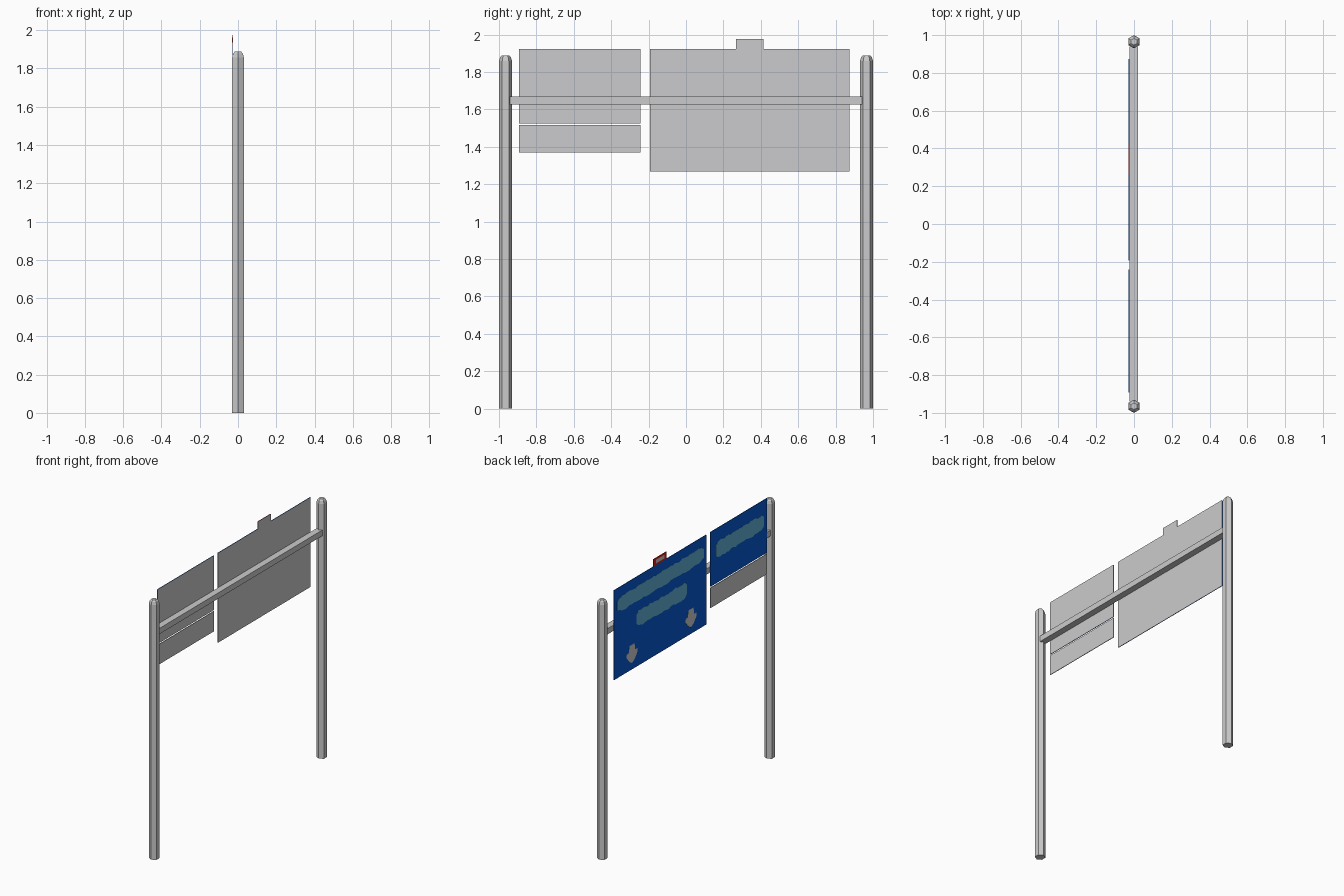
import bpy, bmesh, math, random
from mathutils import Matrix

if "Cube" in bpy.data.objects:
    bpy.data.objects.remove(bpy.data.objects["Cube"])

random.seed(4)


def material(name, rgb):
    m = bpy.data.materials.new(name)
    m.diffuse_color = (*rgb, 1)
    m.use_nodes = True
    m.node_tree.nodes["Principled BSDF"].inputs["Base Color"].default_value = m.diffuse_color
    return m


GREY = material("galvanised grey", (0.6, 0.6, 0.61))
BLUE = material("sign blue", (0.002, 0.1, 0.64))
TEAL = material("pale teal", (0.12, 0.43, 0.66))
RED = material("badge red", (0.8, 0.01, 0.005))


def finish(name, bm, *mats):
    bmesh.ops.recalc_face_normals(bm, faces=bm.faces)
    me = bpy.data.meshes.new(name)
    bm.to_mesh(me)
    bm.free()
    for m in mats:
        me.materials.append(m)
    ob = bpy.data.objects.new(name, me)
    bpy.context.collection.objects.link(ob)
    return ob


def plate(name, outline, x_front, x_back, front, back=None):
    """Thin sheet from a (y, z) outline; its back face may have its own colour."""
    bm = bmesh.new()
    f = bm.faces.new([bm.verts.new((x_front, y, z)) for y, z in outline])
    new = bmesh.ops.extrude_face_region(bm, geom=[f], use_keep_orig=True)
    moved = [v for v in new["geom"] if isinstance(v, bmesh.types.BMVert)]
    bmesh.ops.translate(bm, verts=moved, vec=(x_back - x_front, 0, 0))
    ob = finish(name, bm, front, back or front)
    for p in ob.data.polygons:
        p.material_index = int(p.normal.x > 0.9)
    return ob


def rect(y0, y1, z0, z1):
    return [(y0, z0), (y1, z0), (y1, z1), (y0, z1)]


def lumpy(y0, y1, z, half, n=22):
    """Strip with blunt ends and an uneven edge."""
    def edge(sign):
        pts = []
        for i in range(n + 1):
            t = i / n
            end = min(1, 0.6 + 8 * min(t, 1 - t))
            pts.append((y0 + (y1 - y0) * t, z + sign * half * end * random.uniform(0.85, 1.08)))
        return pts
    return edge(-1) + edge(1)[::-1]


# Hexagonal posts with tapered caps
for name, y in (("left_post", 0.965), ("right_post", -0.965)):
    bm = bmesh.new()
    rings = []
    for r, z in ((0.035, 0), (0.035, 1.858), (0.029, 1.878), (0.018, 1.889)):
        rings.append([bm.verts.new((r * math.sin(k * math.pi / 3), y + r * math.cos(k * math.pi / 3), z))
                      for k in range(6)])
    for a, b in zip(rings, rings[1:]):
        for k in range(6):
            bm.faces.new((a[k], a[(k + 1) % 6], b[(k + 1) % 6], b[k]))
    bm.faces.new(rings[0])
    bm.faces.new(rings[-1])
    finish(name, bm, GREY)

# Cross beam
bm = bmesh.new()
bmesh.ops.create_cube(bm, size=1, matrix=Matrix.Translation((-0.0015, 0, 1.648)) @ Matrix.Diagonal((0.047, 1.88, 0.042, 1)))
finish("cross_beam", bm, GREY)

# Sign panels
XF, XB, XD = -0.0295, -0.025, -0.0301
plate("large_panel", rect(-0.192, 0.873, 1.268, 1.922), XF, XB, BLUE, GREY)
plate("small_panel", rect(-0.893, -0.242, 1.525, 1.922), XF, XB, BLUE, GREY)
plate("lower_panel", rect(-0.893, -0.242, 1.369, 1.516), XF, XB, GREY)

# Badge above the large panel
plate("badge", rect(0.267, 0.414, 1.922, 1.975), XF, XB, RED, GREY)
plate("badge_centre", rect(0.293, 0.388, 1.935, 1.962), XD, XF, GREY)

# Painted strips
plate("upper_strip", lumpy(-0.165, 0.835, 1.797, 0.056, 36), XD, XF, TEAL)
plate("middle_strip", lumpy(0.03, 0.615, 1.61, 0.058), XD, XF, TEAL)
plate("small_strip", lumpy(-0.855, -0.30, 1.765, 0.058), XD, XF, TEAL)

# Down arrows
for name, y in (("left_arrow", 0.665), ("right_arrow", -0.015)):
    half = [(0, -0.068), (0.03, -0.05), (0.064, -0.008), (0.06, 0.018), (0.034, 0.018), (0.03, 0.066)]
    shape = half + [(-a, b) for a, b in half[:0:-1]]
    plate(name, [(y + a, 1.383 + b) for a, b in shape], XD, XF, GREY)
